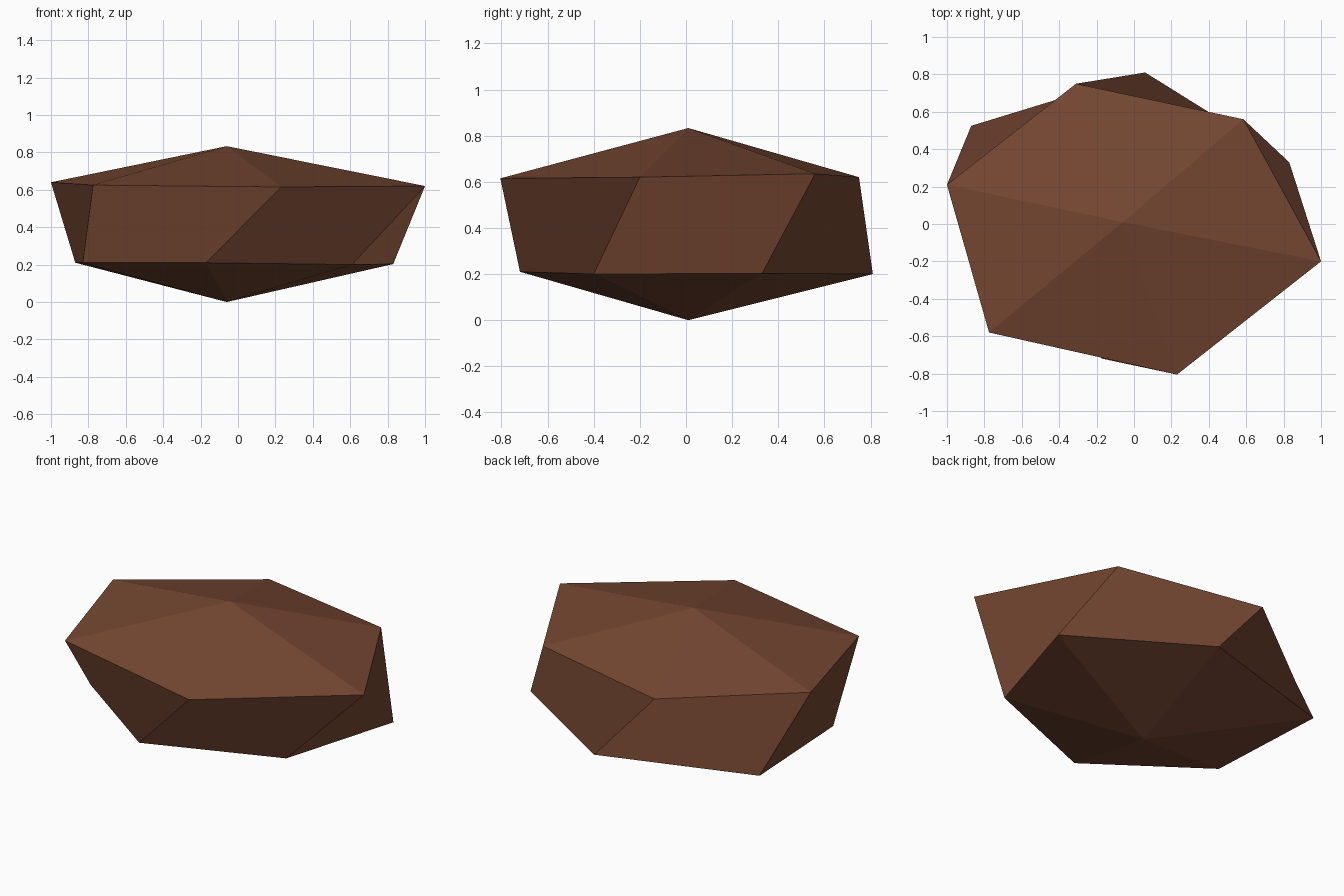
import bpy

if "Cube" in bpy.data.objects:
    bpy.data.objects.remove(bpy.data.objects["Cube"])

# Rock: two irregular six-sided rings (clockwise from the left) closed by two tips
upper = [(-1.0, 0.21, 0.64), (-0.31, 0.75, 0.62), (0.585, 0.56, 0.635),
         (1.0, -0.20, 0.62), (0.23, -0.805, 0.615), (-0.775, -0.58, 0.625)]
lower = [(-0.87, 0.525, 0.21), (0.06, 0.81, 0.20), (0.83, 0.33, 0.203),
         (0.61, -0.40, 0.20), (-0.17, -0.72, 0.21), (-0.83, -0.25, 0.21)]
tips = [(-0.06, 0.01, 0.833), (-0.06, 0.01, 0.0)]

n = len(upper)
top, bottom = 2 * n, 2 * n + 1
faces = []
for i in range(n):
    j = (i + 1) % n
    side = [i, j, n + j, n + i]
    if i == 2:  # this side folds along its other diagonal
        side = side[1:] + side[:1]
    faces += [(top, j, i), side, (bottom, n + i, n + j)]

mesh = bpy.data.meshes.new("rock")
mesh.from_pydata(upper + lower + tips, [], faces)
mesh.update()

# Brown stone colour
stone = bpy.data.materials.new("brown_stone")
stone.diffuse_color = (0.18, 0.063, 0.032, 1.0)
stone.use_nodes = True
stone.node_tree.nodes["Principled BSDF"].inputs["Base Color"].default_value = stone.diffuse_color
mesh.materials.append(stone)

rock = bpy.data.objects.new("rock", mesh)
bpy.context.collection.objects.link(rock)
